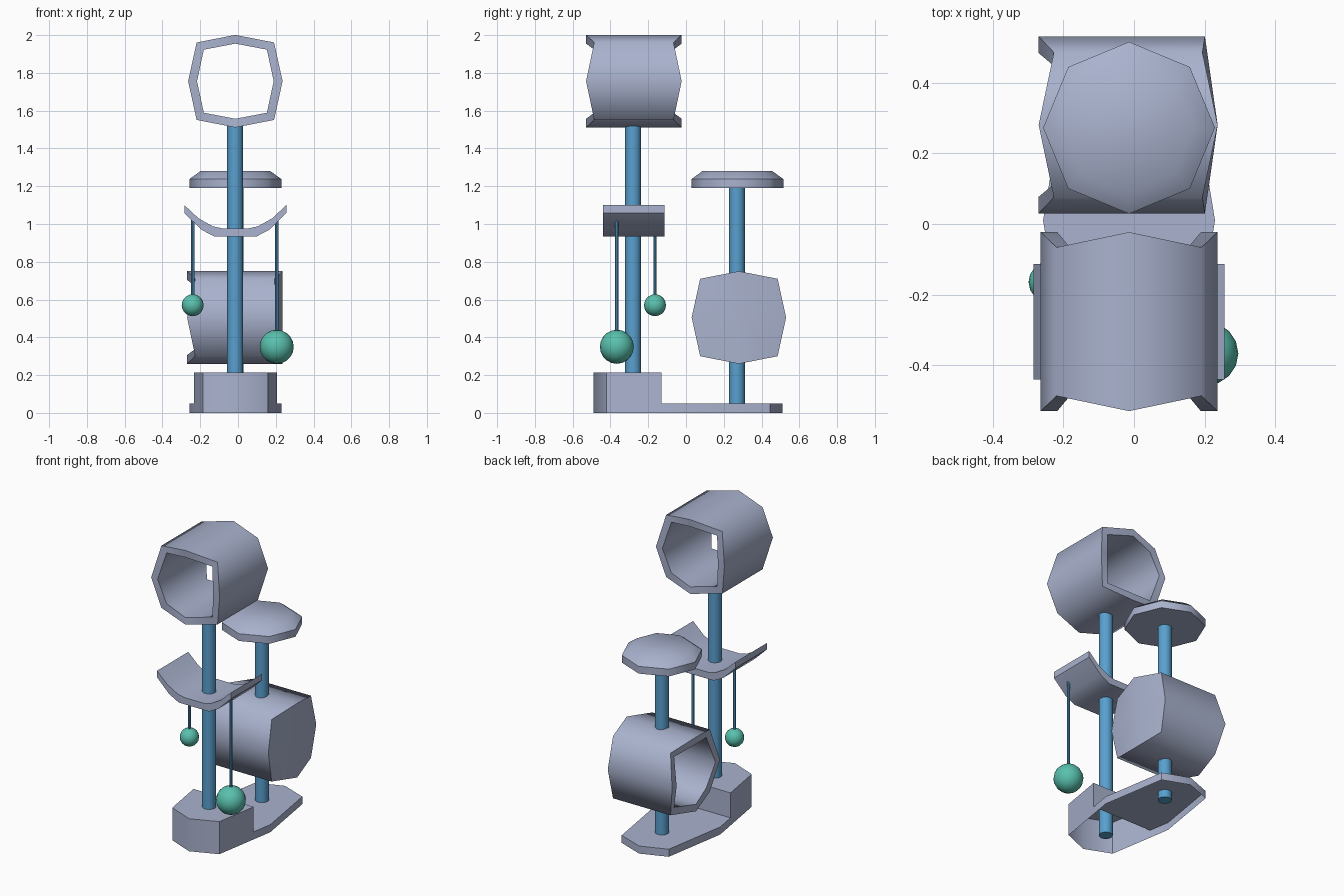
import bpy, bmesh, math

if "Cube" in bpy.data.objects:
    bpy.data.objects.remove(bpy.data.objects["Cube"])

CX = -0.014  # x of the centre line


def material(name, rgb):
    m = bpy.data.materials.new(name)
    m.diffuse_color = (*rgb, 1)
    m.use_nodes = True
    m.node_tree.nodes["Principled BSDF"].inputs["Base Color"].default_value = m.diffuse_color
    return m


PLUSH = material("grey plush", (0.40, 0.45, 0.62))
ROPE = material("blue rope", (0.10, 0.35, 0.62))
TOY = material("green toy", (0.10, 0.53, 0.42))


def finish(name, bm, mat, angle=40, loc=(0, 0, 0), turn=0):
    bmesh.ops.recalc_face_normals(bm, faces=bm.faces)
    me = bpy.data.meshes.new(name)
    bm.to_mesh(me)
    bm.free()
    me.materials.append(mat)
    ob = bpy.data.objects.new(name, me)
    bpy.context.collection.objects.link(ob)
    ob.location = loc
    ob.rotation_euler.z = turn
    bpy.ops.object.select_all(action='DESELECT')
    ob.select_set(True)
    bpy.context.view_layer.objects.active = ob
    bpy.ops.object.shade_smooth_by_angle(angle=math.radians(angle))
    return ob


def bridge(bm, a, b):
    n = len(a)
    for i in range(n):
        bm.faces.new((a[i], a[(i + 1) % n], b[(i + 1) % n], b[i]))


def fan(bm, ring, point):
    c = bm.verts.new(point)
    for i in range(len(ring)):
        bm.faces.new((ring[i], ring[(i + 1) % len(ring)], c))


def rod(name, x, y, z0, z1, r, sides=16):
    bm = bmesh.new()
    bmesh.ops.create_cone(bm, cap_ends=True, segments=sides, radius1=r, radius2=r, depth=z1 - z0)
    finish(name, bm, ROPE, loc=(x, y, (z0 + z1) / 2))


def barrel(name, loc, turn=0, closed=False):
    """Eight sided tube along y whose corner points are pulled in at the ends."""
    bm = bmesh.new()

    def ring(even, corner, y_even, y_corner, y_side):
        vs = []
        for i in range(8):
            a = i * math.pi / 4
            c, s = math.cos(a), math.sin(a)
            if i % 2:
                p = (math.copysign(corner, c), y_corner, math.copysign(corner, s))
            else:
                p = (even * c, y_even if abs(s) > 0.5 else y_side, even * s * 0.98)
            vs.append(bm.verts.new(p))
        return vs

    of = ring(0.25, 0.205, -0.253, -0.21, -0.253)
    inf = ring(0.203, 0.167, -0.253, -0.21, -0.253)
    bridge(bm, of, inf)
    if closed:
        ob = ring(0.25, 0.205, 0.253, 0.21, 0.217)
        inb = ring(0.203, 0.167, 0.2, 0.165, 0.17)
        fan(bm, ob, (0, 0.253, 0))
        fan(bm, inb, (0, 0.2, 0))
    else:
        ob = ring(0.25, 0.205, 0.253, 0.21, 0.253)
        inb = ring(0.203, 0.167, 0.253, 0.21, 0.253)
        bridge(bm, ob, inb)
    bridge(bm, of, ob)
    bridge(bm, inf, inb)
    finish(name, bm, PLUSH, 70, loc, turn)


# Base: long octagon shell, open below, with a raised front block
def base():
    bm = bmesh.new()
    rear = [(0.22, -0.13), (0.243, 0.01), (0.172, 0.445), (0, 0.51),
            (-0.172, 0.445), (-0.243, 0.01), (-0.22, -0.13)]
    front = [(-0.22, -0.13), (-0.172, -0.42), (0, -0.49), (0.172, -0.42), (0.22, -0.13)]
    ends = []
    for pts, h in ((rear, 0.05), (front, 0.215)):
        top = [bm.verts.new((x, y, h)) for x, y in pts]
        low = [bm.verts.new((x, y, 0)) for x, y in pts]
        bm.faces.new(top)
        for i in range(len(pts) - 1):
            bm.faces.new((top[i], low[i], low[i + 1], top[i + 1]))
        ends += [top[0], top[-1]]
    bm.faces.new((ends[0], ends[1], ends[2], ends[3]))  # step wall
    finish("base", bm, PLUSH, 50, (CX, 0, 0))


base()

# Top platform: octagon with a sloped upper edge
bm = bmesh.new()
rings = []
for r, z in ((0.243, 1.19), (0.243, 1.238), (0.185, 1.28)):
    rings.append([bm.verts.new((r * math.cos(i * math.pi / 4), r * math.sin(i * math.pi / 4), z))
                  for i in range(8)])
bridge(bm, rings[0], rings[1])
bridge(bm, rings[1], rings[2])
bm.faces.new(rings[0])
bm.faces.new(rings[2])
finish("top_platform", bm, PLUSH, 50, (CX, 0.272, 0))

# Cradle shelf: curved profile extruded along y
upper = [(0.27, 1.10), (0.195, 1.03), (0.12, 0.988), (0.07, 0.977)]
lower = [(0.11, 0.933), (0.18, 0.97), (0.27, 1.058)]
half = upper + [(-x, z) for x, z in reversed(upper)]
loop = half + [(-x, z) for x, z in reversed(lower)] + lower
bm = bmesh.new()
a = [bm.verts.new((x, -0.44, z)) for x, z in loop]
b = [bm.verts.new((x, -0.113, z)) for x, z in loop]
bridge(bm, a, b)
bm.faces.new(a)
bm.faces.new(b)
finish("cradle_shelf", bm, PLUSH, 45, (CX, 0, 0))

# Barrels: open tunnel on top, closed den below opening to the left
barrel("upper_tunnel", (CX, -0.276, 1.756))
barrel("lower_den", (-0.0165, 0.28, 0.505), -math.pi / 2, True)

# Posts
rod("front_post", CX - 0.001, -0.28, 0, 1.535, 0.042)
rod("rear_post_lower", CX, 0.27, 0, 0.28, 0.042)
rod("rear_post_upper", CX, 0.27, 0.73, 1.2, 0.042)

# Hanging balls on cords
for side, x, y, z, r in (("left", -0.24, -0.164, 0.57, 0.058), ("right", 0.205, -0.366, 0.35, 0.09)):
    rod(side + "_cord", x, y, z, 1.03, 0.009, 8)
    bm = bmesh.new()
    bmesh.ops.create_uvsphere(bm, u_segments=16, v_segments=10, radius=r)
    finish(side + "_ball", bm, TOY, 60, (x, y, z))
